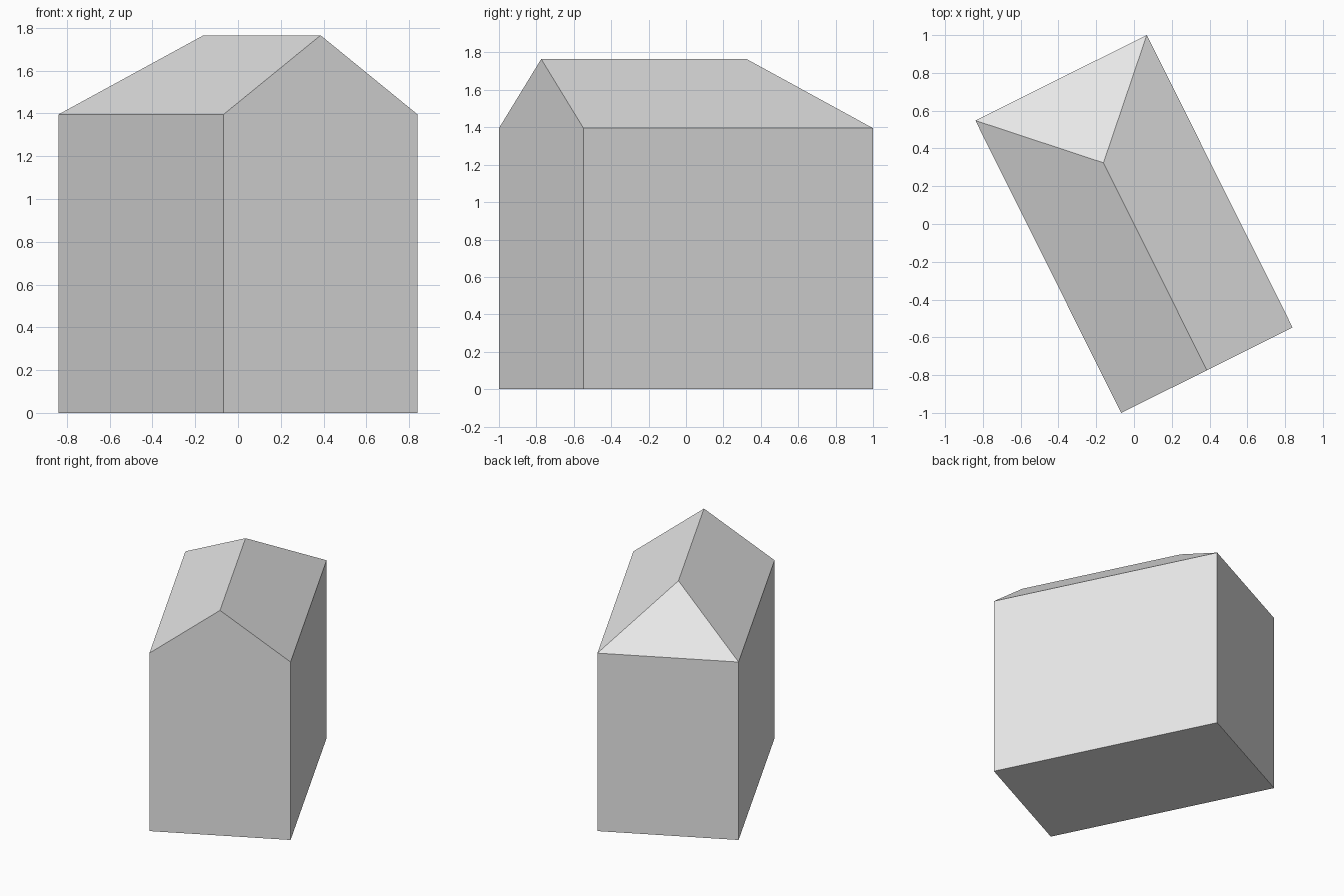
import bpy, bmesh
from math import radians
from mathutils import Matrix, Vector

if "Cube" in bpy.data.objects:
    bpy.data.objects.remove(bpy.data.objects["Cube"], do_unlink=True)

WIDTH, LENGTH = 1.014, 1.73
EAVE, RIDGE = 1.395, 1.765
HIP_Y = 0.362          # where the ridge stops at the hipped end
TURN = radians(26.5)

# Single plain grey
grey = bpy.data.materials.new("plain_grey")
grey.use_nodes = True
colour = (0.8, 0.8, 0.8, 1)
grey.diffuse_color = colour
grey.node_tree.nodes["Principled BSDF"].inputs["Base Color"].default_value = colour

# Gable-end profile
bm = bmesh.new()
w, front = WIDTH / 2, -LENGTH / 2
profile = [(-w, 0), (w, 0), (w, EAVE), (0, RIDGE), (-w, EAVE)]
gable = bm.faces.new([bm.verts.new((x, front, z)) for x, z in profile])

# Extrude the profile to the far end
result = bmesh.ops.extrude_face_region(bm, geom=[gable], use_keep_orig=True)
back = [v for v in result["geom"] if isinstance(v, bmesh.types.BMVert)]
bmesh.ops.translate(bm, verts=back, vec=Vector((0, LENGTH, 0)))

# Split the far end at the eave and pull the ridge in to form the hip
eaves = [v for v in back if abs(v.co.z - EAVE) < 0.001]
bmesh.ops.connect_verts(bm, verts=eaves)
for v in back:
    if v.co.z > EAVE + 0.1:
        v.co.y = HIP_Y

bmesh.ops.recalc_face_normals(bm, faces=bm.faces[:])
bmesh.ops.transform(bm, matrix=Matrix.Rotation(TURN, 4, "Z"), verts=bm.verts[:])

# House block object
mesh = bpy.data.meshes.new("house_block")
bm.to_mesh(mesh)
bm.free()
mesh.materials.append(grey)
house = bpy.data.objects.new("house_block", mesh)
bpy.context.collection.objects.link(house)
